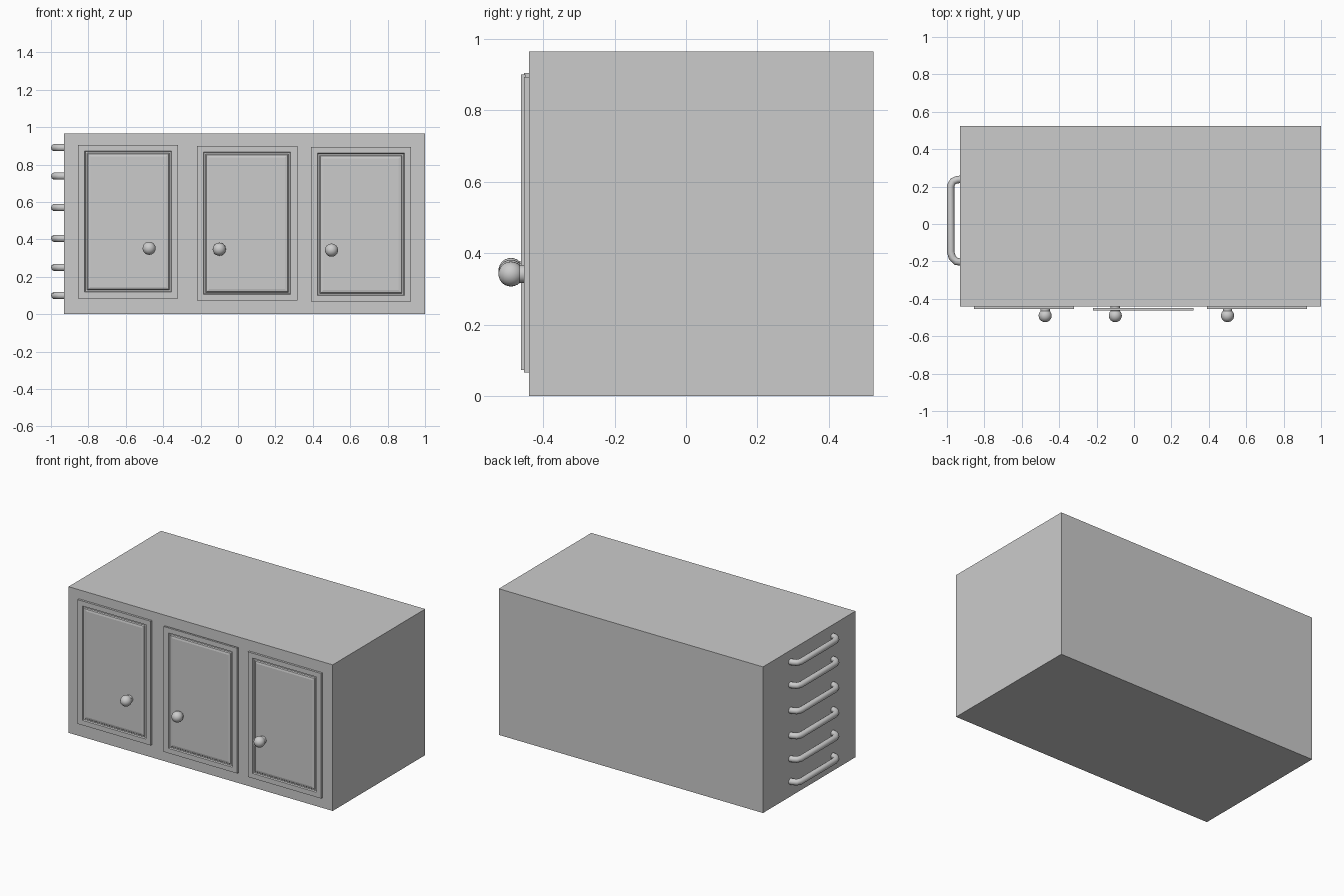
import bpy, bmesh
from mathutils import Vector

if "Cube" in bpy.data.objects:
    bpy.data.objects.remove(bpy.data.objects["Cube"])


def finish(bm, name):
    bmesh.ops.recalc_face_normals(bm, faces=bm.faces)
    me = bpy.data.meshes.new(name)
    bm.to_mesh(me)
    bm.free()
    ob = bpy.data.objects.new(name, me)
    bpy.context.collection.objects.link(ob)
    return ob


def box(name, lo, hi):
    bm = bmesh.new()
    bmesh.ops.create_cube(bm, size=1)
    lo, hi = Vector(lo), Vector(hi)
    for v in bm.verts:
        v.co = Vector(l + (h - l) * (c + 0.5) for l, h, c in zip(lo, hi, v.co))
    return finish(bm, name)


# Door: nested rectangles form the slab, a routed groove and the centre panel
def door(name, x0, x1, z0, z1, front, back):
    rings = [(0, back), (0, front), (0.035, front), (0.039, front + 0.009),
             (0.047, front + 0.009), (0.052, front + 0.003), (0.066, front)]
    bm = bmesh.new()
    loops = []
    for d, y in rings:
        e = d * 0.93 if d else 0
        loops.append([bm.verts.new(p) for p in (
            (x0 + d, y, z0 + e), (x1 - d, y, z0 + e),
            (x1 - d, y, z1 - e), (x0 + d, y, z1 - e))])
    for a, b in zip(loops, loops[1:]):
        for i in range(4):
            j = (i + 1) % 4
            bm.faces.new((a[i], a[j], b[j], b[i]))
    bm.faces.new(loops[0])
    bm.faces.new(loops[-1])
    return finish(bm, name)


def smooth(ob):
    for p in ob.data.polygons:
        p.use_smooth = True


# Knob: ball on a short round stem
def knob(name, x, z):
    bpy.ops.mesh.primitive_uv_sphere_add(segments=24, ring_count=12, radius=0.035,
                                         location=(x, -0.49, z), rotation=(1.5708, 0, 0))
    ball = bpy.context.object
    ball.name = name + "_ball"
    smooth(ball)
    bpy.ops.mesh.primitive_cylinder_add(vertices=24, radius=0.025, depth=0.04,
                                        location=(x, -0.455, z), rotation=(1.5708, 0, 0))
    stem = bpy.context.object
    stem.name = name + "_stem"
    bpy.ops.object.shade_smooth_by_angle()


# Side rail: bent round bar running into the left wall
def rail(name, z):
    cu = bpy.data.curves.new(name, 'CURVE')
    cu.dimensions = '3D'
    cu.bevel_depth = 0.02
    cu.bevel_resolution = 3
    cu.use_fill_caps = True
    path = [(-0.915, 0.24), (-0.945, 0.237), (-0.968, 0.228), (-0.98, 0.205),
            (-0.98, -0.15), (-0.972, -0.178), (-0.952, -0.2), (-0.915, -0.205)]
    sp = cu.splines.new('POLY')
    sp.points.add(len(path) - 1)
    for p, (x, y) in zip(sp.points, path):
        p.co = (x, y, z, 1)
    ob = bpy.data.objects.new(name, cu)
    bpy.context.collection.objects.link(ob)


# Cabinet body
box("cabinet_body", (-0.93, -0.44, 0), (1.0, 0.525, 0.965))

# Doors, the middle one standing slightly proud
door("left_door", -0.855, -0.32, 0.085, 0.905, -0.454, -0.438)
door("middle_door", -0.22, 0.317, 0.073, 0.90, -0.462, -0.449)
door("right_door", 0.39, 0.925, 0.067, 0.893, -0.454, -0.438)

# Knobs
for n, x, z in (("left", -0.475, 0.352), ("middle", -0.10, 0.347), ("right", 0.50, 0.342)):
    knob(n + "_knob", x, z)

# Rails up the left side
for i, z in enumerate((0.10, 0.25, 0.405, 0.57, 0.738, 0.89)):
    rail(f"side_rail_{i + 1}", z)
